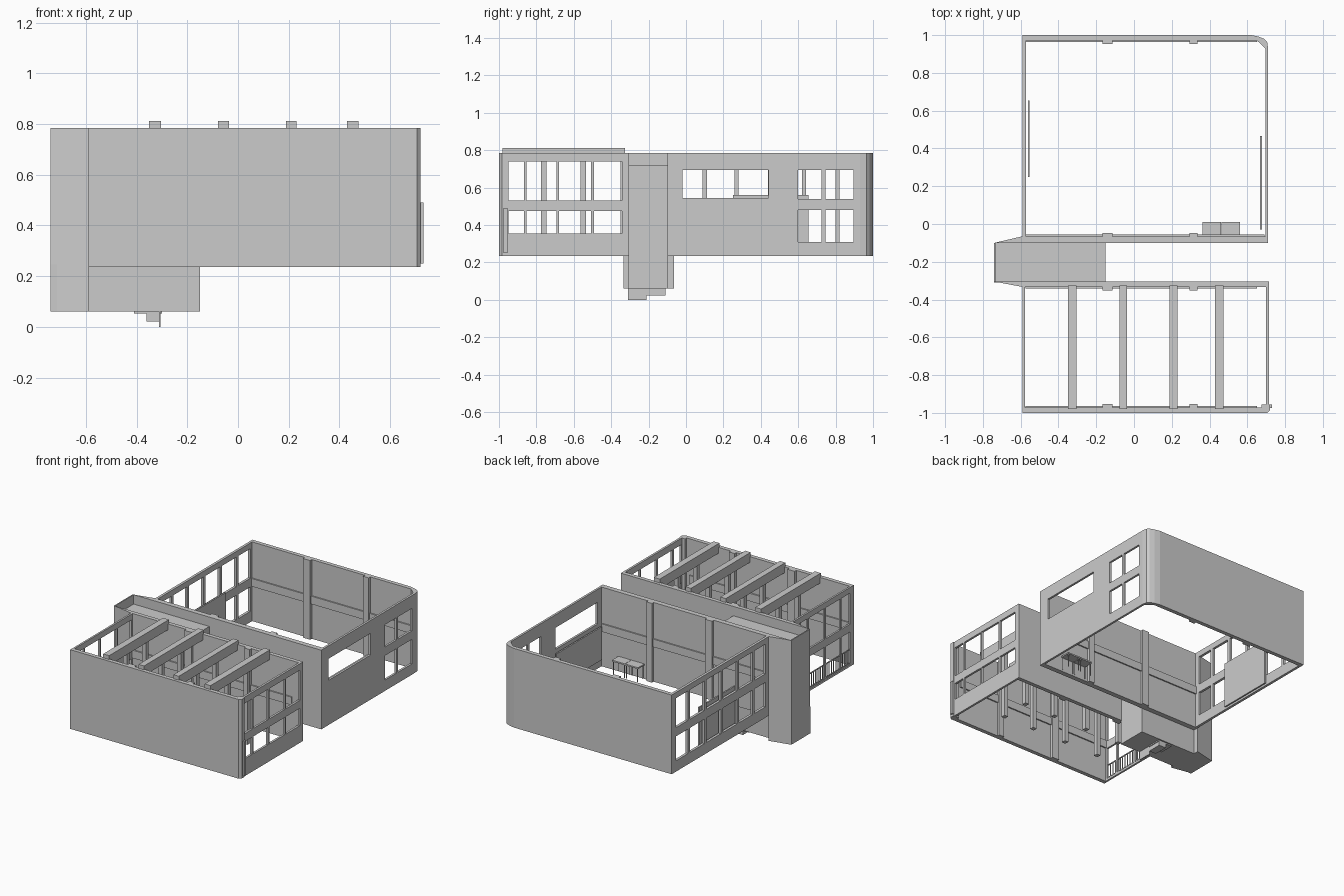
import bpy, bmesh

if "Cube" in bpy.data.objects:
    bpy.data.objects.remove(bpy.data.objects["Cube"])

Z0, Z1 = 0.235, 0.785


def finish(name, bm):
    bmesh.ops.remove_doubles(bm, verts=bm.verts, dist=1e-5)
    bmesh.ops.recalc_face_normals(bm, faces=bm.faces)
    me = bpy.data.meshes.new(name)
    bm.to_mesh(me)
    bm.free()
    ob = bpy.data.objects.new(name, me)
    bpy.context.collection.objects.link(ob)
    return ob


def prism(name, pts, z0, z1):
    """Extrude a plan outline from z0 to z1."""
    bm = bmesh.new()
    f = bm.faces.new([bm.verts.new((x, y, z0)) for x, y in pts])
    g = bmesh.ops.extrude_face_region(bm, geom=[f])["geom"]
    bmesh.ops.translate(bm, vec=(0, 0, z1 - z0),
                        verts=[v for v in g if isinstance(v, bmesh.types.BMVert)])
    return finish(name, bm)


def box(name, x0, x1, y0, y1, z0, z1):
    return prism(name, [(x0, y0), (x1, y0), (x1, y1), (x0, y1)], z0, z1)


def window_wall(name, x0, x1, y0, y1, z0, z1, holes):
    """Wall facing x, with rectangular holes (y0, y1, z0, z1)."""
    ys = sorted({y0, y1, *[h[0] for h in holes], *[h[1] for h in holes]})
    zs = sorted({z0, z1, *[h[2] for h in holes], *[h[3] for h in holes]})

    def solid(i, j):
        if not (0 <= i < len(ys) - 1 and 0 <= j < len(zs) - 1):
            return False
        y, z = (ys[i] + ys[i + 1]) / 2, (zs[j] + zs[j + 1]) / 2
        return not any(a < y < b and c < z < d for a, b, c, d in holes)

    bm = bmesh.new()

    def quad(*co):
        bm.faces.new([bm.verts.new(c) for c in co])

    for i in range(len(ys) - 1):
        for j in range(len(zs) - 1):
            if not solid(i, j):
                continue
            a, b, c, d = ys[i], ys[i + 1], zs[j], zs[j + 1]
            for x in (x0, x1):
                quad((x, a, c), (x, b, c), (x, b, d), (x, a, d))
            for y, n in ((a, i - 1), (b, i + 1)):
                if not solid(n, j):
                    quad((x0, y, c), (x1, y, c), (x1, y, d), (x0, y, d))
            for z, n in ((c, j - 1), (d, j + 1)):
                if not solid(i, n):
                    quad((x0, a, z), (x1, a, z), (x1, b, z), (x0, b, z))
    return finish(name, bm)


def panes(edges, rows, gap=0.014):
    return [(a + gap / 2, b - gap / 2, c, d)
            for a, b in zip(edges, edges[1:]) for c, d in rows]


# Back hall: rear wall with rounded corner, and the wall along the passage
prism("back_hall_rear_wall",
      [(-.59, 1), (.62, 1), (.66, .992), (.69, .98), (.705, .965), (.71, .93),
       (.695, .93), (.65, .972), (-.59, .972)], Z0, Z1)
prism("back_hall_passage_wall",
      [(-.74, -.10), (.71, -.10), (.71, -.065), (-.59, -.065)], Z0, Z1)
window_wall("back_hall_right_wall", .695, .71, -.065, .93, Z0, Z1,
            [(-.02, .44, .545, .695)] +
            [(a, b, c, d) for a, b in ((.60, .725), (.745, .895))
             for c, d in ((.31, .48), (.54, .695))])
window_wall("back_hall_left_wall", -.59, -.572, -.065, .972, Z0, Z1,
            panes([-.04, .10, .27, .45, .63, .81, .965],
                  [(.31, .48), (.54, .745)], .022))

# Front hall: front wall, passage wall and the glazed sides
prism("front_hall_front_wall",
      [(-.59, -1), (.705, -1), (.72, -.985), (.72, -.955), (.675, -.955),
       (.675, -.972), (-.59, -.972)], Z0, Z1)
prism("front_hall_passage_wall",
      [(-.74, -.305), (.715, -.305), (.715, -.333), (-.59, -.333)], Z0, Z1)
window_wall("front_hall_right_wall", .70, .715, -.955, -.333, Z0, Z1,
            panes([-.955, -.86, -.685, -.50, -.335],
                  [(.355, .475), (.53, .74)]))
window_wall("front_hall_left_wall", -.59, -.577, -.972, -.333, Z0, Z1,
            panes([-.965, -.86, -.685, -.50, -.34],
                  [(.25, .475), (.53, .745)]))
box("corner_pipe", .72, .731, -.975, -.955, .25, .49)

# Pilasters and mid-height ledges on the long walls
for hall, ya, yb in (("front_hall", -.972, -.333), ("back_hall", -.065, .972)):
    for side, y, s in (("front", ya, 1), ("rear", yb, -1)):
        lo, hi = sorted((y, y + s * .018))
        for k, x in enumerate((-.14, .315)):
            w = .027 if k == 0 else .021
            box(f"{hall}_{side}_pilaster_{k}", x - w, x + w, lo, hi, Z0, Z1)
        lo, hi = sorted((y, y + s * .009))
        box(f"{hall}_{side}_ledge", -.575, .69 if hall == "back_hall" and side == "front" else .65,
            lo, hi, .48, .535)

# Roof beams, each on a pair of posts
for k, x in enumerate((-.327, -.057, .21, .452)):
    w = .023 if k % 3 == 0 else .021
    box(f"roof_beam_{k}", x - w, x + w, -.98, -.325, .745, .812)
    for m, y in enumerate((-.76, -.55)):
        box(f"beam_post_{k}_{m}", x - .015, x + .015, y - .015, y + .015, Z0 + .005, .745)

# Railing in the lower openings of the front hall
for k, z in enumerate((.255, .348)):
    box(f"railing_bar_{k}", -.588, -.581, -.965, -.34, z, z + .006)
for k in range(26):
    y = -.96 + k * .0245
    box(f"baluster_{k}", -.587, -.582, y, y + .005, .25, .355)

# Passage block between the halls: roof, ends, lower sides and floor
box("passage_roof", -.74, -.15, -.305, -.10, .708, .72)
box("passage_end_wall", -.74, -.732, -.305, -.10, .06, .785)
box("passage_inner_wall", -.16, -.15, -.305, -.10, .06, .715)
box("passage_floor", -.74, -.155, -.31, -.10, .06, .068)
box("passage_front_side", -.74, -.152, -.31, -.302, .06, Z0 + .01)
box("passage_rear_side", -.74, -.152, -.108, -.10, .06, Z0 + .01)
prism("front_wall_wing", [(-.74, -.305), (-.59, -.305), (-.59, -.333)], .06, Z0)
prism("rear_wall_wing", [(-.74, -.10), (-.59, -.10), (-.59, -.065)], .06, Z0)

# Small steps under the passage
box("lower_step_wide", -.41, -.30, -.21, -.11, .052, .06)
box("lower_step", -.36, -.305, -.21, -.11, .022, .06)
box("lower_step_edge", -.312, -.306, -.31, -.21, 0, .06)

# Wall boards in the back hall
box("right_board", .668, .678, -.03, .465, .30, .53)
box("left_board", -.562, -.552, .25, .655, .24, .56)

# Pair of tables
for k, x in enumerate((.362, .463)):
    box(f"table_top_{k}", x, x + .099, -.06, .01, .332, .342)
    for i in (.005, .09):
        for j in (-.056, .002):
            box(f"table_leg_{k}", x + i, x + i + .004, j, j + .004, .24, .332)
